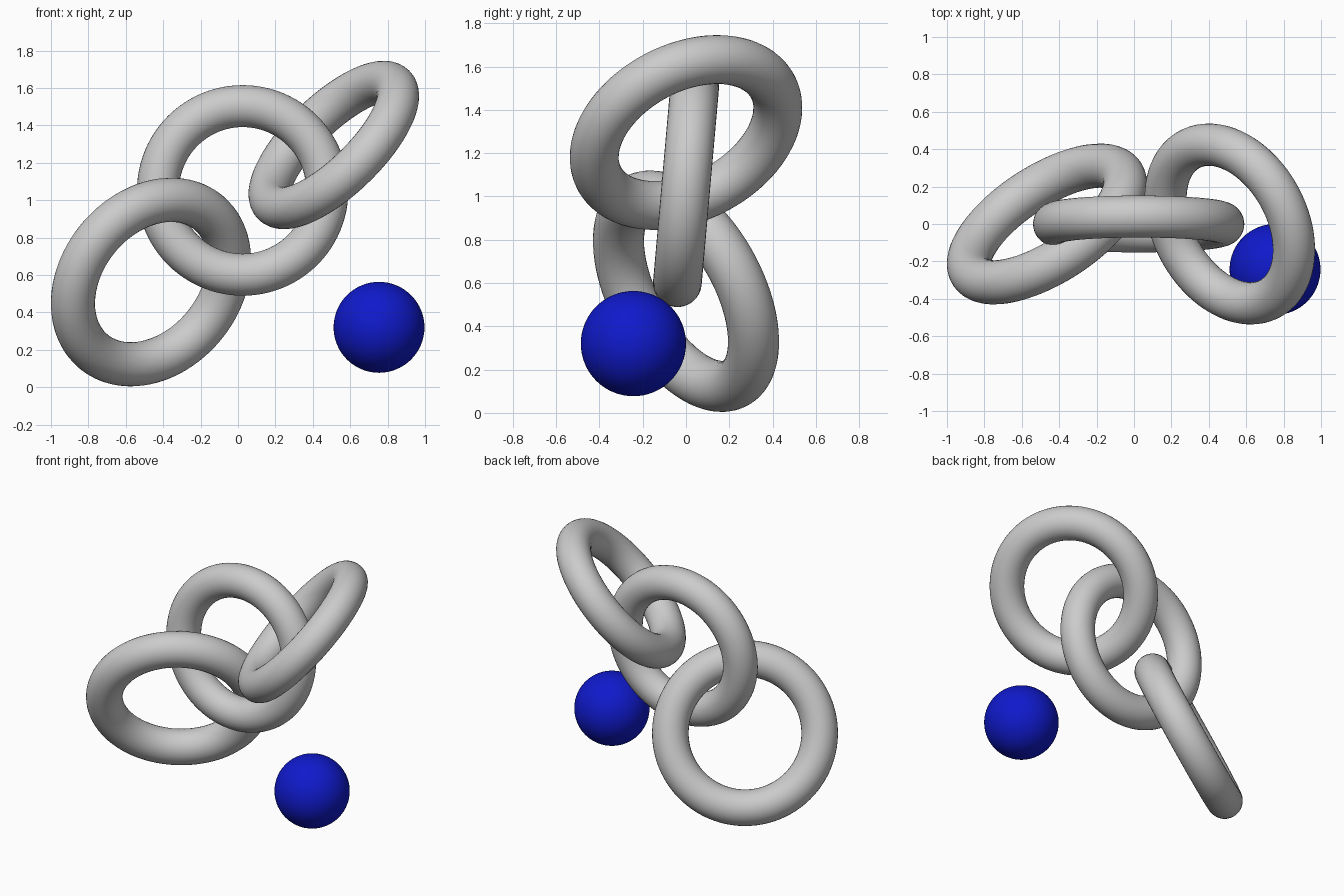
import bpy
from mathutils import Vector

if "Cube" in bpy.data.objects:
    bpy.data.objects.remove(bpy.data.objects["Cube"])


def ring(name, center, normal, major, minor):
    """Smooth torus whose axis points along normal."""
    rot = Vector(normal).to_track_quat('Z', 'Y').to_euler()
    bpy.ops.mesh.primitive_torus_add(
        location=center, rotation=rot, major_radius=major, minor_radius=minor,
        major_segments=96, minor_segments=32)
    obj = bpy.context.object
    obj.name = name
    bpy.ops.object.shade_smooth()
    return obj


# Three interlocked chain rings
ring("lower_ring", (-0.465, 0.0, 0.562), (0.50, -0.762, -0.41), 0.482, 0.118)
ring("middle_ring", (0.025, 0.0, 1.052), (0.0, 0.996, -0.088), 0.4525, 0.1125)
ring("upper_ring", (0.512, 0.0, 1.295), (0.654, 0.354, -0.669), 0.4533, 0.113)

# Loose blue ball
bpy.ops.mesh.primitive_uv_sphere_add(
    segments=64, ring_count=32, radius=0.243, location=(0.754, -0.243, 0.32))
ball = bpy.context.object
ball.name = "ball"
bpy.ops.object.shade_smooth()
blue = bpy.data.materials.new("blue")
blue.diffuse_color = (0.005, 0.01, 0.6, 1.0)
blue.use_nodes = True
blue.node_tree.nodes["Principled BSDF"].inputs["Base Color"].default_value = blue.diffuse_color
ball.data.materials.append(blue)
